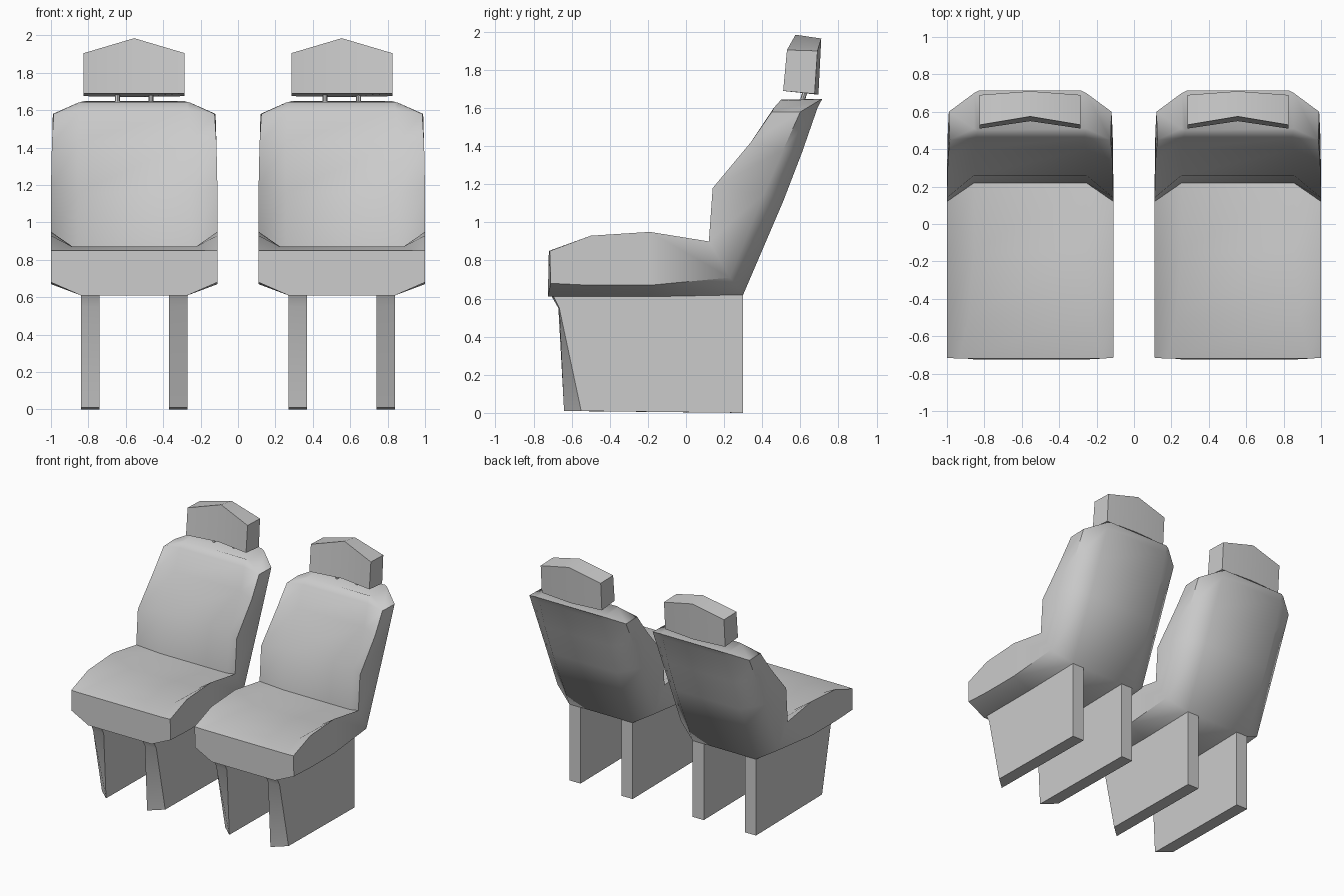
import bpy, bmesh
from mathutils import Vector

if "Cube" in bpy.data.objects:
    bpy.data.objects.remove(bpy.data.objects["Cube"])


def loft(name, rings, angle=60):
    """Skin a list of equal-length point rings and cap both ends."""
    bm = bmesh.new()
    loops = [[bm.verts.new(p) for p in ring] for ring in rings]
    n = len(loops[0])
    for a, b in zip(loops, loops[1:]):
        for i in range(n):
            j = (i + 1) % n
            bm.faces.new((a[i], a[j], b[j], b[i]))
    bm.faces.new(loops[0])
    bm.faces.new(loops[-1])
    bmesh.ops.recalc_face_normals(bm, faces=bm.faces)
    me = bpy.data.meshes.new(name)
    bm.to_mesh(me)
    bm.free()
    ob = bpy.data.objects.new(name, me)
    bpy.context.collection.objects.link(ob)
    bpy.ops.object.select_all(action='DESELECT')
    ob.select_set(True)
    bpy.context.view_layer.objects.active = ob
    bpy.ops.object.shade_smooth_by_angle(angle=angle * 3.14159 / 180)
    return ob


def mirrored_ring(cx, half):
    """Close a half section (x, y, z) with its mirror image about x = cx."""
    right = [(cx + x, y, z) for x, y, z in half]
    left = [(cx - x, y, z) for x, y, z in reversed(half)]
    return right + left


# Seat stations, front of cushion to top of backrest:
# inner panel edge, bolster edge, outer lower/rear edge, underside/back panel edge
STATIONS = [
    [(.38, -.72, .85), (.445, -.715, .85), (.445, -.71, .68), (.285, -.725, .61)],
    [(.33, -.50, .87), (.445, -.50, .93), (.445, -.50, .67), (.285, -.50, .61)],
    [(.30, -.15, .85), (.445, -.19, .95), (.445, -.19, .67), (.285, -.19, .61)],
    [(.30, .22, .83), (.445, .12, .90), (.440, .23, .71), (.285, .30, .62)],
    [(.30, .26, 1.16), (.445, .14, 1.18), (.443, .41, 1.15), (.29, .51, 1.11)],
    [(.30, .40, 1.43), (.440, .34, 1.42), (.440, .51, 1.38), (.29, .61, 1.37)],
    [(.29, .46, 1.60), (.430, .45, 1.58), (.435, .60, 1.58), (.28, .69, 1.60)],
    [(.28, .50, 1.645), (.30, .51, 1.64), (.30, .70, 1.64), (.27, .715, 1.648)],
]

# Headrest side and centre sections
HEAD_SIDE = [(.51, 1.69), (.53, 1.905), (.69, 1.90), (.675, 1.675)]
HEAD_MID = [(.55, 1.69), (.575, 1.985), (.71, 1.965), (.695, 1.67)]

# Leg plate outlines: outer face has its front edge set back
LEG_OUTER = [(-.55, .01), (.30, .0), (.30, .63), (-.70, .62), (-.665, .55)]
LEG_INNER = [(-.64, .01), (.30, .0), (.30, .63), (-.71, .62), (-.67, .55)]

for side, cx in (("left", -.555), ("right", .555)):
    # Cushion and backrest shell
    loft(f"{side}_seat", [mirrored_ring(cx, s) for s in STATIONS])

    # Headrest
    loft(f"{side}_headrest",
         [[(cx + dx, y, z) for y, z in sec]
          for dx, sec in ((-.27, HEAD_SIDE), (0, HEAD_MID), (.27, HEAD_SIDE))])

    for s in (-1, 1):
        tag = "inner" if s * cx < 0 else "outer"
        # Leg plate
        loft(f"{side}_{tag}_leg",
             [[(cx + s * .285, y, z) for y, z in LEG_OUTER],
              [(cx + s * .185, y, z) for y, z in LEG_INNER]], 35)
        # Headrest post
        a, b = Vector((cx + s * .09, .605, 1.62)), Vector((cx + s * .09, .635, 1.72))
        bpy.ops.mesh.primitive_cylinder_add(
            vertices=8, radius=.013, depth=(b - a).length, location=(a + b) / 2,
            rotation=(b - a).to_track_quat('Z', 'Y').to_euler())
        bpy.context.object.name = f"{side}_{tag}_headrest_post"
        bpy.ops.object.shade_smooth_by_angle()
